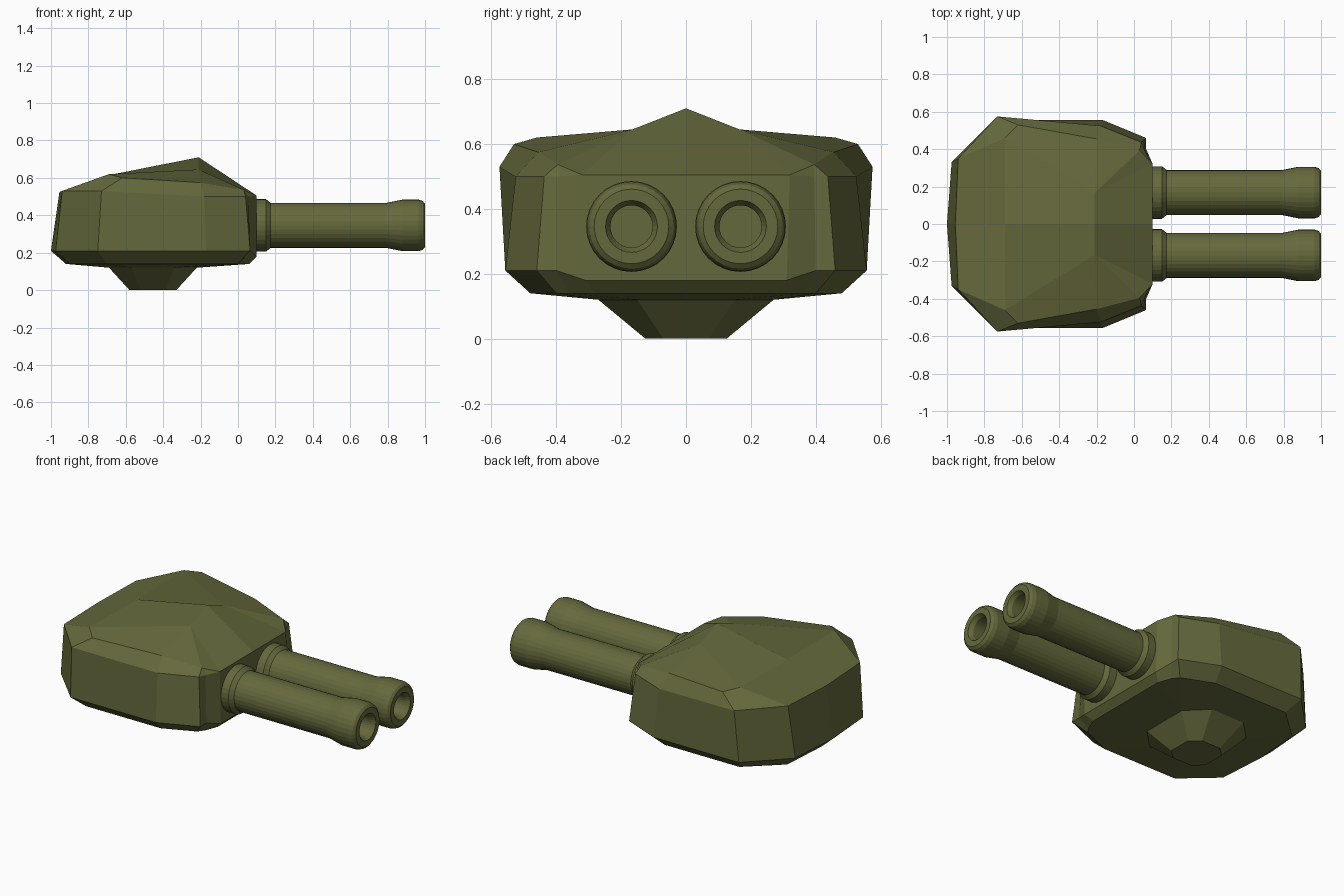
import bpy, bmesh, math

if "Cube" in bpy.data.objects:
    bpy.data.objects.remove(bpy.data.objects["Cube"])

olive = bpy.data.materials.new("olive_green")
olive.diffuse_color = (0.13, 0.14, 0.045, 1)
olive.use_nodes = True
olive.node_tree.nodes["Principled BSDF"].inputs["Base Color"].default_value = olive.diffuse_color


def finish(name, bm):
    bmesh.ops.remove_doubles(bm, verts=bm.verts, dist=0.0005)
    bmesh.ops.recalc_face_normals(bm, faces=bm.faces)
    me = bpy.data.meshes.new(name)
    bm.to_mesh(me)
    bm.free()
    me.materials.append(olive)
    ob = bpy.data.objects.new(name, me)
    bpy.context.collection.objects.link(ob)
    return ob


def face(bm, pts):
    """Add a face from points, skipping repeated corners."""
    uniq = []
    for p in pts:
        if p not in uniq:
            uniq.append(p)
    if len(uniq) > 2:
        bm.faces.new([bm.verts.new(p) for p in uniq])


def at(z, pts):
    return [(x, y, z) for x, y in pts]


# Turret shell: half rings (y >= 0) from rear centre to front centre
foot = at(0.0, [(-.58, 0), (-.58, .07), (-.52, .125), (-.39, .125),
                (-.33, .07), (-.33, .07), (-.33, .07), (-.33, 0)])
neck = at(0.12, [(-.69, 0), (-.69, .15), (-.57, .27), (-.34, .27),
                 (-.22, .15), (-.22, .15), (-.22, .15), (-.22, 0)])
keel = at(0.14, [(-.92, 0), (-.90, .30), (-.70, .48), (-.19, .48),
                 (.0, .40), (.03, .36), (.06, .28), (.06, 0)])
belt = at(0.21, [(-1.0, 0), (-.975, .33), (-.75, .557), (-.17, .557),
                 (.065, .46), (.065, .40)]) + at(0.18, [(.1, .31), (.1, 0)])
rim = [(-.955, 0, .525), (-.94, .35, .53), (-.73, .575, .53), (-.18, .525, .50),
       (.04, .437, .50), (.055, .395, .50), (.1, .32, .505), (.1, 0, .505)]
roof = [(-.69, 0, .615), (-.69, .46, .62), (-.62, .53, .60), (-.2, .455, .575),
        (.03, .395, .537), (.03, .395, .537), rim[6], rim[7]]
peak, shoulder = (-.21, 0, .71), (-.21, .165, .645)

bm = bmesh.new()
rings = [foot, neck, keel, belt, rim, roof]
for a, b in zip(rings, rings[1:]):
    for i in range(7):
        face(bm, [a[i], a[i + 1], b[i + 1], b[i]])
face(bm, foot)
face(bm, [roof[0], roof[1], shoulder, peak])
face(bm, [roof[1], roof[2], roof[3], shoulder])
face(bm, [shoulder, roof[3], roof[4]])
face(bm, [shoulder, roof[4], roof[6]])
face(bm, [peak, shoulder, roof[6], roof[7]])
# mirror across the centre plane
bmesh.ops.remove_doubles(bm, verts=bm.verts, dist=0.0005)
dup = bmesh.ops.duplicate(bm, geom=bm.verts[:] + bm.edges[:] + bm.faces[:])["geom"]
for v in dup:
    if isinstance(v, bmesh.types.BMVert):
        v.co.y = -v.co.y
finish("turret_body", bm)

# Gun barrels: (x, radius) profile turned around the barrel axis
profile = [(.05, 0), (.05, .14), (.15, .14), (.175, .12), (.79, .12), (.88, .138),
           (.965, .138), (.988, .13), (1.0, .115), (1.0, .08), (.975, .065),
           (.70, .065), (.70, 0)]
SIDES = 32
for name, y in (("left_barrel", -.168), ("right_barrel", .168)):
    bm = bmesh.new()

    def spin(x, r, k):
        t = 2 * math.pi * (k % SIDES) / SIDES
        return (x, y + r * math.cos(t), .346 + r * math.sin(t))

    for (x0, r0), (x1, r1) in zip(profile, profile[1:]):
        for k in range(SIDES):
            face(bm, [spin(x0, r0, k), spin(x0, r0, k + 1),
                      spin(x1, r1, k + 1), spin(x1, r1, k)])
    finish(name, bm)
